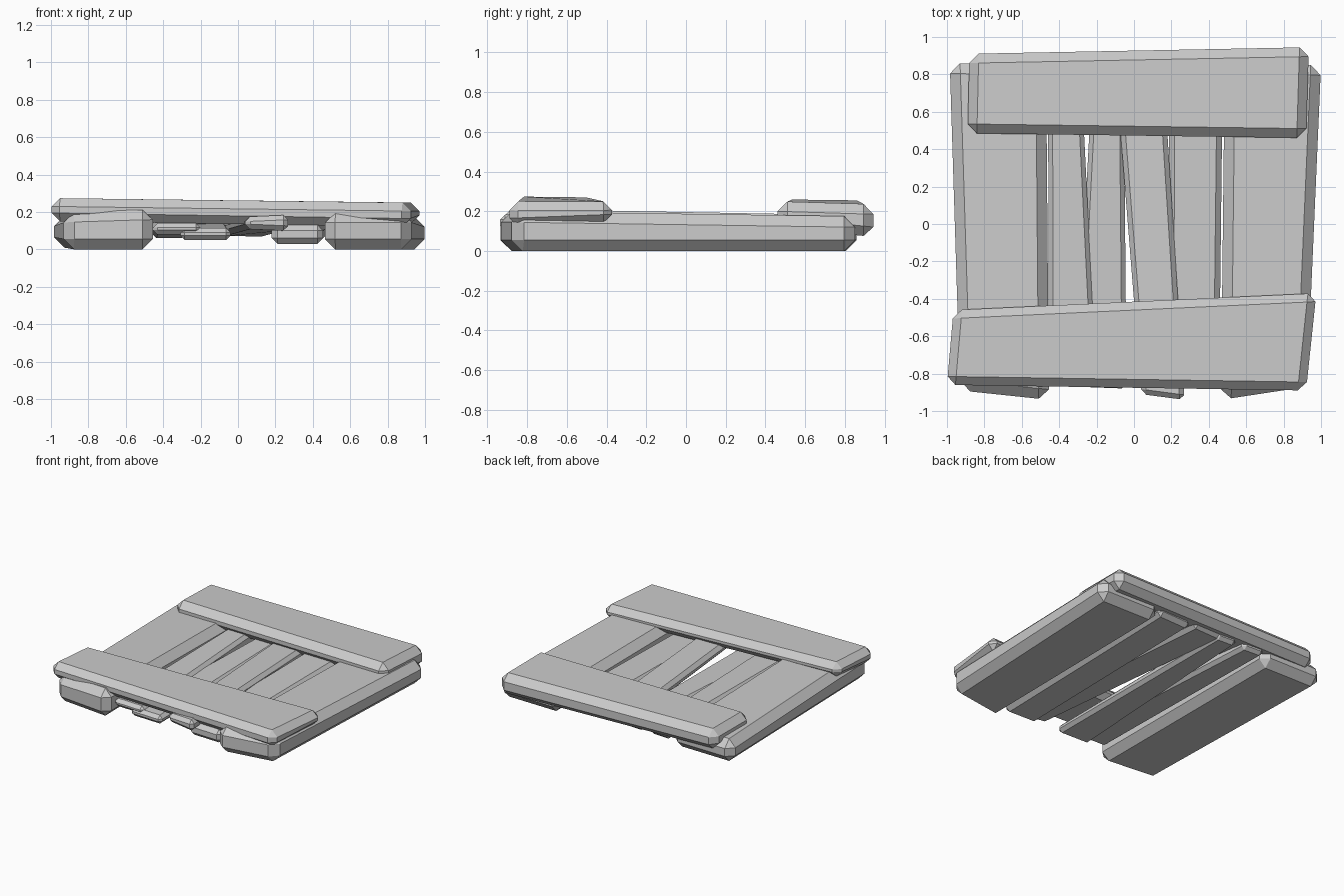
import bpy, bmesh


def plank(name, outline, bottom, top, chamfer):
    """Chamfered board. outline: front-left, front-right, back-right, back-left;
    bottom / top: heights at the same four corners."""
    bm = bmesh.new()
    lo = [bm.verts.new((x, y, z)) for (x, y), z in zip(outline, bottom)]
    hi = [bm.verts.new((x, y, z)) for (x, y), z in zip(outline, top)]
    bm.faces.new(lo[::-1])
    bm.faces.new(hi)
    for i in range(4):
        j = (i + 1) % 4
        bm.faces.new((lo[i], lo[j], hi[j], hi[i]))
    bmesh.ops.bevel(bm, geom=bm.edges[:], offset=chamfer, offset_type='OFFSET',
                    segments=1, profile=0.5, affect='EDGES', clamp_overlap=True)
    bmesh.ops.recalc_face_normals(bm, faces=bm.faces[:])
    mesh = bpy.data.meshes.new(name)
    bm.to_mesh(mesh)
    bm.free()
    obj = bpy.data.objects.new(name, mesh)
    bpy.context.collection.objects.link(obj)


# Thick outer boards
plank("left_board",
      [(-0.93, -0.89), (-0.455, -0.94), (-0.47, 0.85), (-0.985, 0.86)],
      [0.0, 0.0, 0.01, 0.01], [0.20, 0.215, 0.18, 0.18], 0.055)
plank("right_board",
      [(0.465, -0.94), (0.925, -0.87), (1.0, 0.85), (0.485, 0.86)],
      [0.0, 0.0, 0.0, 0.0], [0.20, 0.20, 0.175, 0.175], 0.055)

# Thin inner slats, left to right
plank("inner_slat_1",
      [(-0.455, -0.86), (-0.20, -0.87), (-0.285, 0.85), (-0.46, 0.86)],
      [0.08, 0.08, 0.06, 0.06], [0.14, 0.14, 0.16, 0.16], 0.024)
plank("inner_slat_2",
      [(-0.31, -0.87), (-0.04, -0.88), (-0.055, 0.84), (-0.22, 0.85)],
      [0.05, 0.05, 0.06, 0.06], [0.115, 0.115, 0.14, 0.14], 0.024)
plank("inner_slat_3",
      [(0.04, -0.91), (0.27, -0.94), (0.155, 0.85), (-0.10, 0.84)],
      [0.11, 0.10, 0.07, 0.07], [0.175, 0.185, 0.15, 0.15], 0.026)
plank("inner_slat_4",
      [(0.18, -0.86), (0.455, -0.87), (0.475, 0.85), (0.19, 0.84)],
      [0.03, 0.03, 0.05, 0.05], [0.13, 0.13, 0.15, 0.15], 0.03)

# Cross boards on top
plank("front_cross_board",
      [(-1.0, -0.86), (0.92, -0.89), (0.975, -0.37), (-0.965, -0.46)],
      [0.15, 0.12, 0.14, 0.16], [0.275, 0.25, 0.25, 0.27], 0.045)
plank("back_cross_board",
      [(-0.89, 0.485), (0.92, 0.46), (0.935, 0.945), (-0.88, 0.91)],
      [0.13, 0.12, 0.07, 0.10], [0.26, 0.25, 0.235, 0.255], 0.05)
